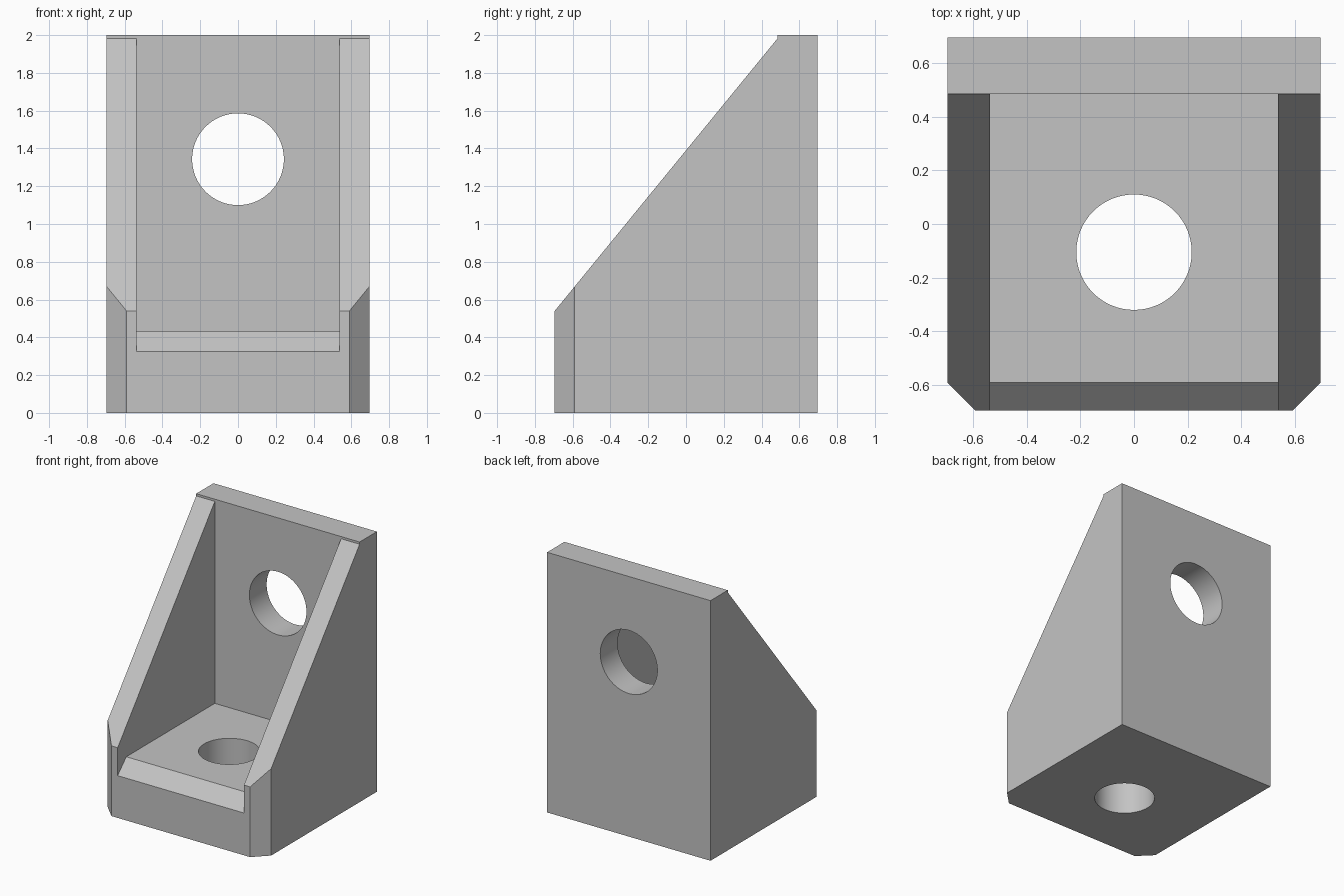
import bpy
import bmesh
from math import pi
from mathutils import Vector

default = bpy.data.objects.get("Cube")
if default:
    bpy.data.objects.remove(default, do_unlink=True)

grey = bpy.data.materials.new("plain grey")
grey.use_nodes = True
colour = (0.55, 0.55, 0.55, 1)
grey.diffuse_color = colour
grey.node_tree.nodes["Principled BSDF"].inputs["Base Color"].default_value = colour

HALF = 0.695       # half of width and depth
INNER = 0.537      # inner face of the side ribs
WALL_Y = 0.485     # front face of the upright plate
FLOOR_Z = 0.43     # top of the base plate
CHAMFER = 0.105


def prism(name, profile, half_width):
    """Extrude a side profile of (y, z) points along x."""
    bm = bmesh.new()
    face = bm.faces.new([bm.verts.new((-half_width, y, z)) for y, z in profile])
    new = bmesh.ops.extrude_face_region(bm, geom=[face])["geom"]
    verts = [v for v in new if isinstance(v, bmesh.types.BMVert)]
    bmesh.ops.translate(bm, verts=verts, vec=(2 * half_width, 0, 0))
    bmesh.ops.recalc_face_normals(bm, faces=bm.faces)
    mesh = bpy.data.meshes.new(name)
    bm.to_mesh(mesh)
    bm.free()
    mesh.materials.append(grey)
    obj = bpy.data.objects.new(name, mesh)
    bpy.context.collection.objects.link(obj)
    return obj


def hole_cutter(name, radius, depth, location, tilt):
    bpy.ops.mesh.primitive_cylinder_add(vertices=64, radius=radius, depth=depth,
                                        location=location, rotation=(tilt, 0, 0))
    obj = bpy.context.object
    obj.name = name
    obj.data.materials.append(grey)
    return obj


# Bracket body with sloping ribs
bracket = prism("corner_bracket", [
    (-HALF, 0), (HALF, 0), (HALF, 2), (WALL_Y, 2), (WALL_Y, 1.983), (-HALF, 0.54)], HALF)

# Chamfered front corners
bm = bmesh.new()
bm.from_mesh(bracket.data)
for side in (-1, 1):
    cut = bmesh.ops.bisect_plane(
        bm, geom=bm.verts[:] + bm.edges[:] + bm.faces[:],
        plane_co=(side * HALF, CHAMFER - HALF, 0),
        plane_no=Vector((side, -1, 0)).normalized(), clear_outer=True)
    rim = [e for e in cut["geom_cut"] if isinstance(e, bmesh.types.BMEdge)]
    bmesh.ops.contextual_create(bm, geom=rim)
bmesh.ops.recalc_face_normals(bm, faces=bm.faces)
bm.to_mesh(bracket.data)
bm.free()

# Pocket between the ribs, with a bevelled front lip, and two bolt holes
lip_y = CHAMFER - HALF
cutters = [
    prism("pocket_cutter", [
        (lip_y - 0.3, FLOOR_Z - 0.3), (lip_y, FLOOR_Z), (WALL_Y, FLOOR_Z),
        (WALL_Y, 2.3), (lip_y - 0.3, 2.3)], INNER),
    hole_cutter("wall_hole_cutter", 0.243, 0.6, (0, 0.6, 1.343), pi / 2),
    hole_cutter("floor_hole_cutter", 0.215, 1, (0, -0.105, 0.2), 0),
]
bpy.ops.object.select_all(action="DESELECT")
bracket.select_set(True)
bpy.context.view_layer.objects.active = bracket
for cutter in cutters:
    mod = bracket.modifiers.new(cutter.name, "BOOLEAN")
    mod.operation = "DIFFERENCE"
    mod.solver = "EXACT"
    mod.object = cutter
    bpy.ops.object.modifier_apply(modifier=mod.name)
    bpy.data.objects.remove(cutter, do_unlink=True)

# Round holes smooth, plate edges sharp
bpy.ops.object.shade_smooth_by_angle(angle=pi / 6)
